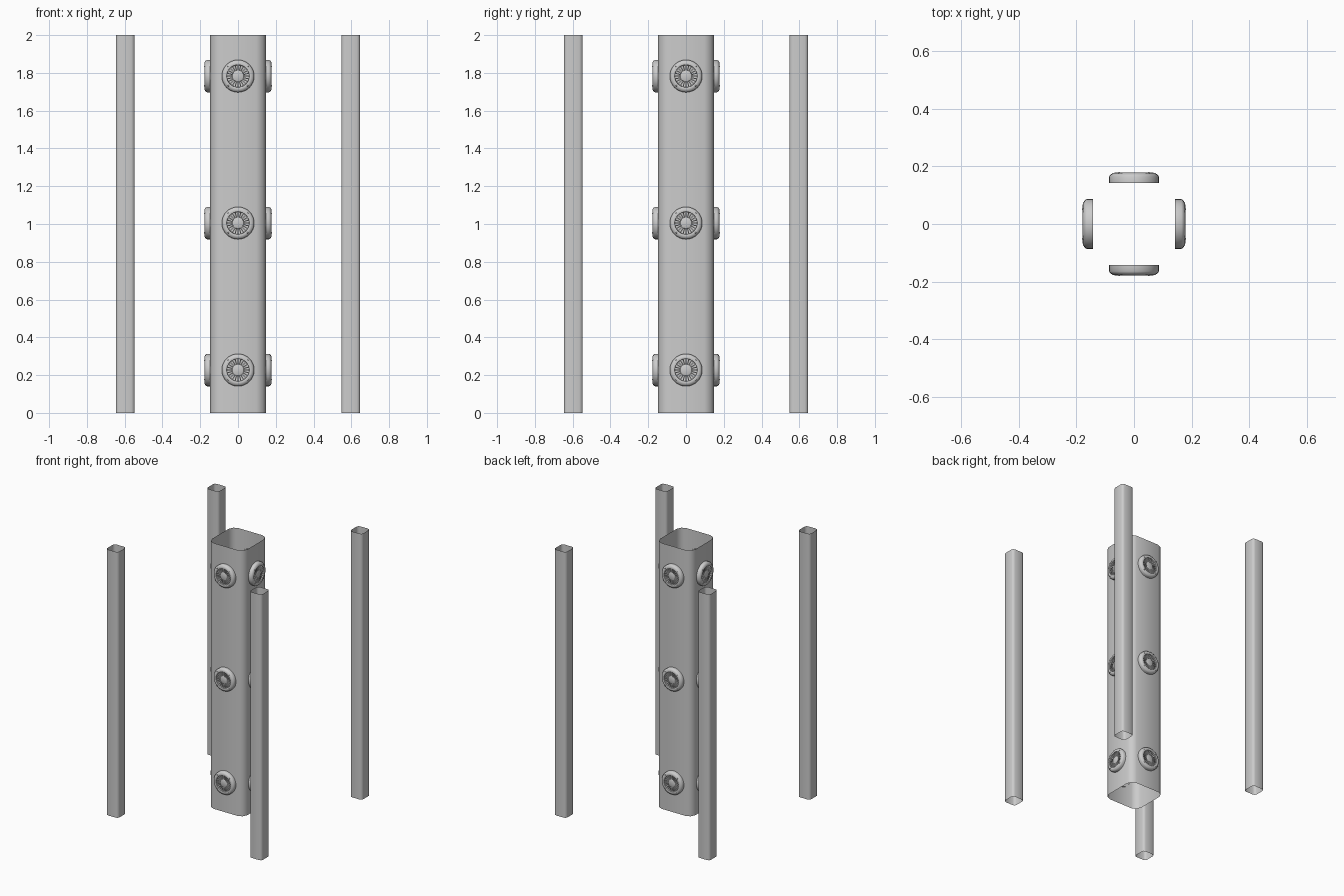
import bpy, bmesh, math
from mathutils import Matrix, Vector

if "Cube" in bpy.data.objects:
    bpy.data.objects.remove(bpy.data.objects["Cube"])


def finish(bm, name, angle=40):
    mesh = bpy.data.meshes.new(name)
    bm.normal_update()
    bm.to_mesh(mesh)
    bm.free()
    ob = bpy.data.objects.new(name, mesh)
    bpy.context.collection.objects.link(ob)
    bpy.ops.object.select_all(action='DESELECT')
    ob.select_set(True)
    bpy.context.view_layer.objects.active = ob
    bpy.ops.object.shade_smooth_by_angle(angle=math.radians(angle))
    return ob


# open-ended square tube with softened corners
def tube(name, half, flat, x, y):
    bm = bmesh.new()
    k = half - flat
    pts = []
    for q in range(4):
        rot = Matrix.Rotation(q * math.pi / 2, 2)
        for i in range(3):
            a = i * math.pi / 4
            pts.append(rot @ Vector((flat + k * math.cos(a), flat + k * math.sin(a))))
    rings = [[bm.verts.new((x + p.x, y + p.y, z)) for p in pts] for z in (0, 2)]
    n = len(pts)
    for i in range(n):
        j = (i + 1) % n
        bm.faces.new((rings[0][i], rings[0][j], rings[1][j], rings[1][i]))
    return finish(bm, name, 50)


def lathe(bm, profile, n=32):
    rings = [[bm.verts.new((r * math.cos(2 * math.pi * i / n),
                            r * math.sin(2 * math.pi * i / n), h))
              for i in range(n)] for r, h in profile]
    for a, b in zip(rings, rings[1:]):
        for i in range(n):
            j = (i + 1) % n
            bm.faces.new((a[i], a[j], b[j], b[i]))
    bm.faces.new(rings[-1])


# round fitting: rim, recessed bowl, raised hub, radial fins and rivets
def fitting(name):
    bm = bmesh.new()
    lathe(bm, [(.086, .143), (.086, .164), (.082, .171), (.074, .176), (.066, .178),
               (.060, .176), (.058, .164), (.031, .161), (.029, .170), (.025, .172)])
    fins = 24
    for i in range(fins):
        m = (Matrix.Rotation(2 * math.pi * i / fins, 4, 'Z')
             @ Matrix.Translation((.044, 0, .166))
             @ Matrix.Diagonal((.030, .005, .012, 1)))
        bmesh.ops.create_cube(bm, size=1, matrix=m)
    for i in range(4):
        m = (Matrix.Rotation(math.pi / 4 + i * math.pi / 2, 4, 'Z')
             @ Matrix.Translation((.072, 0, .1765)))
        bmesh.ops.create_uvsphere(bm, u_segments=8, v_segments=4, radius=.004, matrix=m)
    return finish(bm, name)


# central column and four corner posts
tube("central_column", .147, .098, 0, 0)
for sx in (-1, 1):
    for sy in (-1, 1):
        tube("corner_post", .05, .032, .597 * sx, .597 * sy)

# three fittings on each side of the column
base = fitting("round_fitting")
for k in range(4):
    for z in (.227, 1.005, 1.783):
        ob = base.copy()
        bpy.context.collection.objects.link(ob)
        ob.matrix_world = (Matrix.Translation((0, 0, z))
                           @ Matrix.Rotation(k * math.pi / 2, 4, 'Z')
                           @ Matrix.Rotation(math.pi / 2, 4, 'X'))
bpy.data.objects.remove(base)
